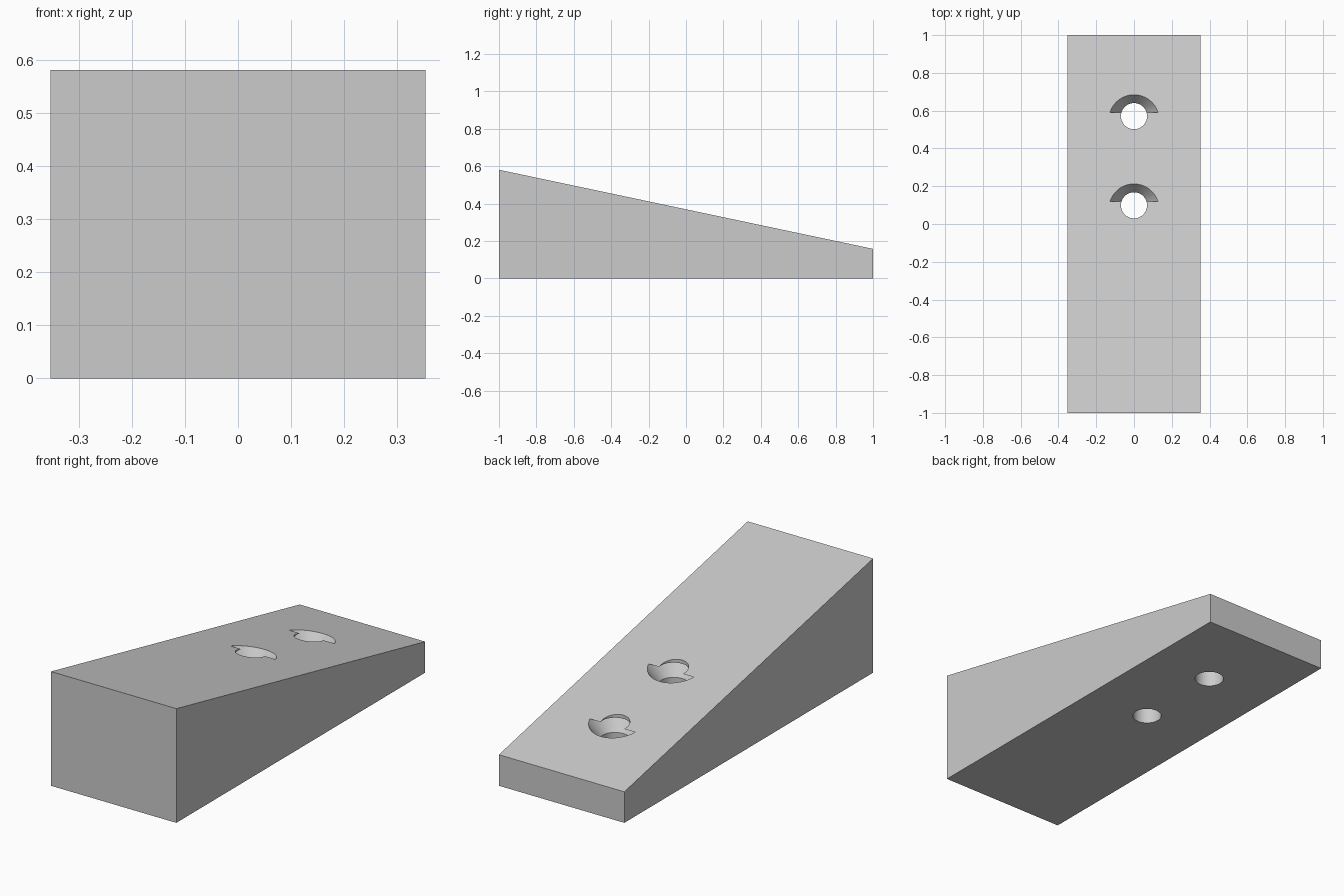
import bpy
import bmesh
import math

cube = bpy.data.objects.get("Cube")
if cube:
    bpy.data.objects.remove(cube, do_unlink=True)

HALF_WIDTH, FRONT_H, BACK_H = 0.353, 0.581, 0.158
HOLE_R, SINK_R, SINK_DEPTH = 0.069, 0.129, 0.075
HOLES = {"rear": 0.571, "middle": 0.099}   # hole position along y
SINK_OFFSET = 0.02                          # where the sink's rim plane meets the slope

grey = bpy.data.materials.new("light_grey")
grey.use_nodes = True
grey.diffuse_color = (0.6, 0.6, 0.6, 1)
grey.node_tree.nodes["Principled BSDF"].inputs["Base Color"].default_value = (0.6, 0.6, 0.6, 1)


def slope_height(y):
    return FRONT_H + (BACK_H - FRONT_H) * (y + 1) / 2


def make_object(name, bm):
    bmesh.ops.recalc_face_normals(bm, faces=bm.faces)
    mesh = bpy.data.meshes.new(name)
    bm.to_mesh(mesh)
    bm.free()
    mesh.materials.append(grey)
    obj = bpy.data.objects.new(name, mesh)
    bpy.context.collection.objects.link(obj)
    return obj


# Wedge body: side profile extruded across the width
bm = bmesh.new()
side = [(-1, 0), (1, 0), (1, BACK_H), (-1, FRONT_H)]
face = bm.faces.new([bm.verts.new((-HALF_WIDTH, y, z)) for y, z in side])
new = bmesh.ops.extrude_face_region(bm, geom=[face])["geom"]
bmesh.ops.translate(bm, vec=(2 * HALF_WIDTH, 0, 0),
                    verts=[g for g in new if isinstance(g, bmesh.types.BMVert)])
wedge = make_object("wedge_body", bm)


# Countersunk screw hole: lathed profile used as a cutter
def hole_cutter(name, y):
    rim = slope_height(y + SINK_OFFSET)
    profile = [(0, -0.2), (HOLE_R, -0.2), (HOLE_R, rim - SINK_DEPTH),
               (SINK_R, rim), (HOLE_R, rim), (HOLE_R, 1), (0, 1)]
    bm = bmesh.new()
    verts = [bm.verts.new((r, 0, z)) for r, z in profile]
    edges = [bm.edges.new(pair) for pair in zip(verts, verts[1:])]
    bmesh.ops.spin(bm, geom=verts + edges, cent=(0, 0, 0), axis=(0, 0, 1),
                   angle=math.tau, steps=64)
    bmesh.ops.remove_doubles(bm, verts=bm.verts, dist=0.0001)
    cutter = make_object(name, bm)
    cutter.location.y = y
    cutter.hide_render = True
    return cutter


bpy.ops.object.select_all(action="DESELECT")
wedge.select_set(True)
bpy.context.view_layer.objects.active = wedge
for label, y in HOLES.items():
    cutter = hole_cutter(label + "_hole_cutter", y)
    cut = wedge.modifiers.new(label + "_hole", "BOOLEAN")
    cut.operation = "DIFFERENCE"
    cut.solver = "EXACT"
    cut.object = cutter
    bpy.context.view_layer.update()
    bpy.ops.object.modifier_apply(modifier=cut.name)
    bpy.data.objects.remove(cutter, do_unlink=True)

# Smooth hole walls, crisp edges elsewhere
bpy.ops.object.shade_smooth_by_angle(angle=math.radians(30))
